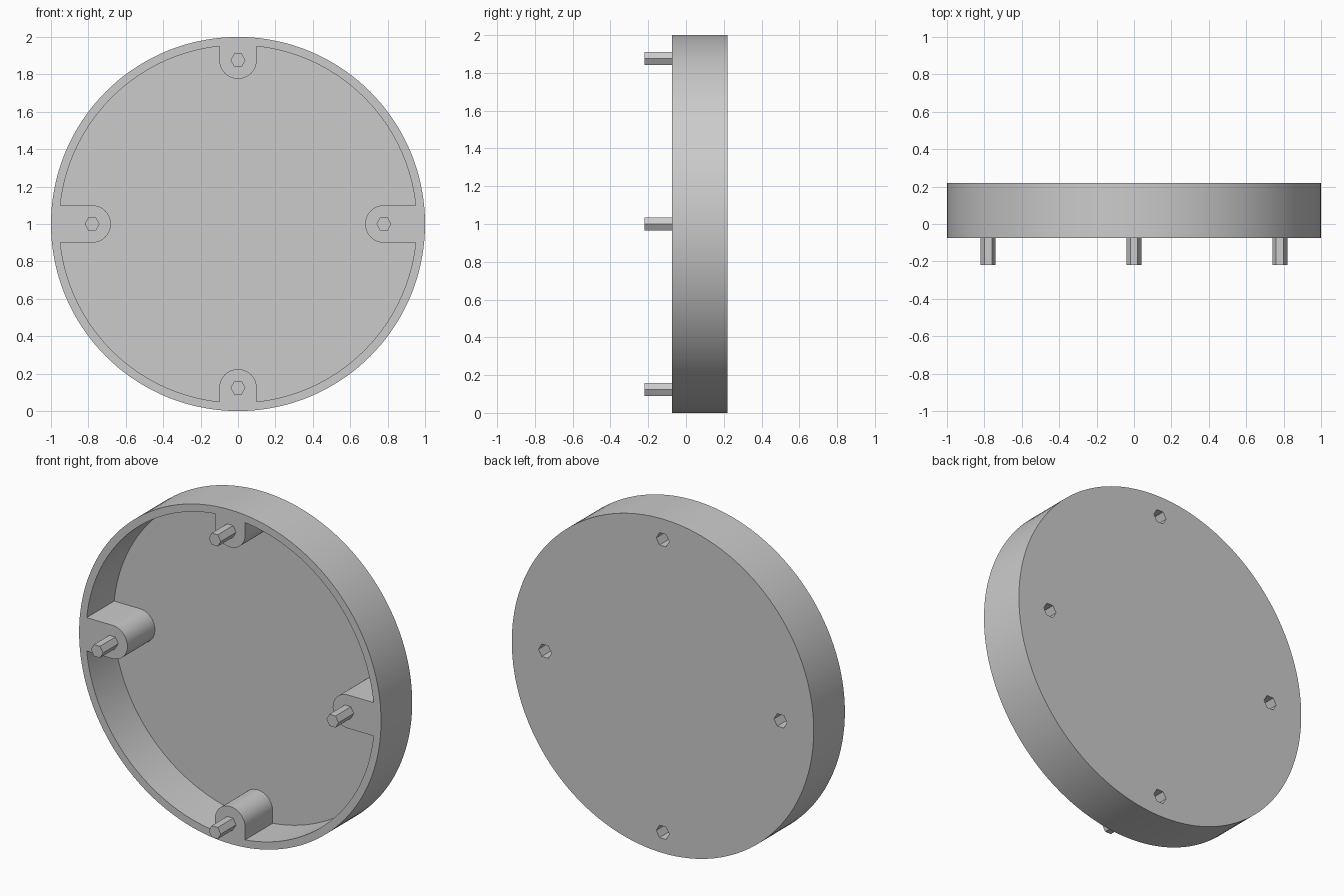
import bpy
import bmesh
from math import sin, cos, asin, pi, sqrt, radians

if "Cube" in bpy.data.objects:
    bpy.data.objects.remove(bpy.data.objects["Cube"], do_unlink=True)

FRONT, BACK, FLOOR, PIN_TIP = -0.075, 0.22, 0.185, -0.22
INNER, BOSS = 0.955, 0.1
# Boss name -> (direction in quarter turns, distance of its axis from the centre)
BOSSES = {"left": (0, 0.78), "top": (1, 0.876), "right": (2, 0.78), "bottom": (3, 0.876)}

grey = bpy.data.materials.new("light_grey")
grey.use_nodes = True
colour = (0.6, 0.6, 0.6, 1)
grey.diffuse_color = colour
grey.node_tree.nodes["Principled BSDF"].inputs["Base Color"].default_value = colour


def prism(name, outline, y0, y1):
    """Extrude an outline in the upright x-z plane from y0 to y1."""
    bm = bmesh.new()
    face = bm.faces.new([bm.verts.new((x, y0, z + 1)) for x, z in outline])
    new = bmesh.ops.extrude_face_region(bm, geom=[face], use_keep_orig=True)
    moved = [g for g in new["geom"] if isinstance(g, bmesh.types.BMVert)]
    bmesh.ops.translate(bm, verts=moved, vec=(0, y1 - y0, 0))
    bmesh.ops.recalc_face_normals(bm, faces=bm.faces[:])
    mesh = bpy.data.meshes.new(name)
    bm.to_mesh(mesh)
    bm.free()
    mesh.materials.append(grey)
    obj = bpy.data.objects.new(name, mesh)
    bpy.context.collection.objects.link(obj)
    return obj


def arc(radius, start, end, steps, cx=0, cz=0):
    angles = [start + (end - start) * i / steps for i in range(steps + 1)]
    return [(cx + radius * cos(a), cz + radius * sin(a)) for a in angles]


def hexagon(turn, dist, radius):
    a = turn * pi / 2
    return arc(radius, 0, 2 * pi, 6, dist * cos(a), dist * sin(a))[:-1]


def activate(obj):
    bpy.ops.object.select_all(action="DESELECT")
    obj.select_set(True)
    bpy.context.view_layer.objects.active = obj


def cut(obj, cutter):
    cutter.hide_render = True
    mod = obj.modifiers.new("cut", "BOOLEAN")
    mod.operation, mod.solver, mod.object = "DIFFERENCE", "EXACT", cutter
    activate(obj)
    bpy.ops.object.modifier_apply(modifier=mod.name)
    bpy.data.objects.remove(cutter, do_unlink=True)


# Round cover
cover = prism("cover", arc(1, 0, 2 * pi, 144)[:-1], FRONT, BACK)

# Cavity that leaves the rim, the floor and four round-ended bosses
half = asin(BOSS / INNER)
outline = []
for turn, dist in BOSSES.values():
    a = turn * pi / 2
    outline += [(INNER * cos(a - half), INNER * sin(a - half))]
    outline += arc(BOSS, a - pi / 2, a - 3 * pi / 2, 24, dist * cos(a), dist * sin(a))
    outline += arc(INNER, a + half, a + pi / 2 - half, 34)[:-1]
cut(cover, prism("cavity_cutter", outline, FRONT - 0.1, FLOOR))

# Hexagonal sockets in the back, and matching pins on the boss fronts
for side, (turn, dist) in BOSSES.items():
    cut(cover, prism("socket_cutter", hexagon(turn, dist, 0.043), BACK - 0.15, BACK + 0.1))
    prism(side + "_pin", hexagon(turn, dist, 0.04), PIN_TIP, FRONT + 0.01)

activate(cover)
bpy.ops.object.shade_smooth_by_angle(angle=radians(30))
